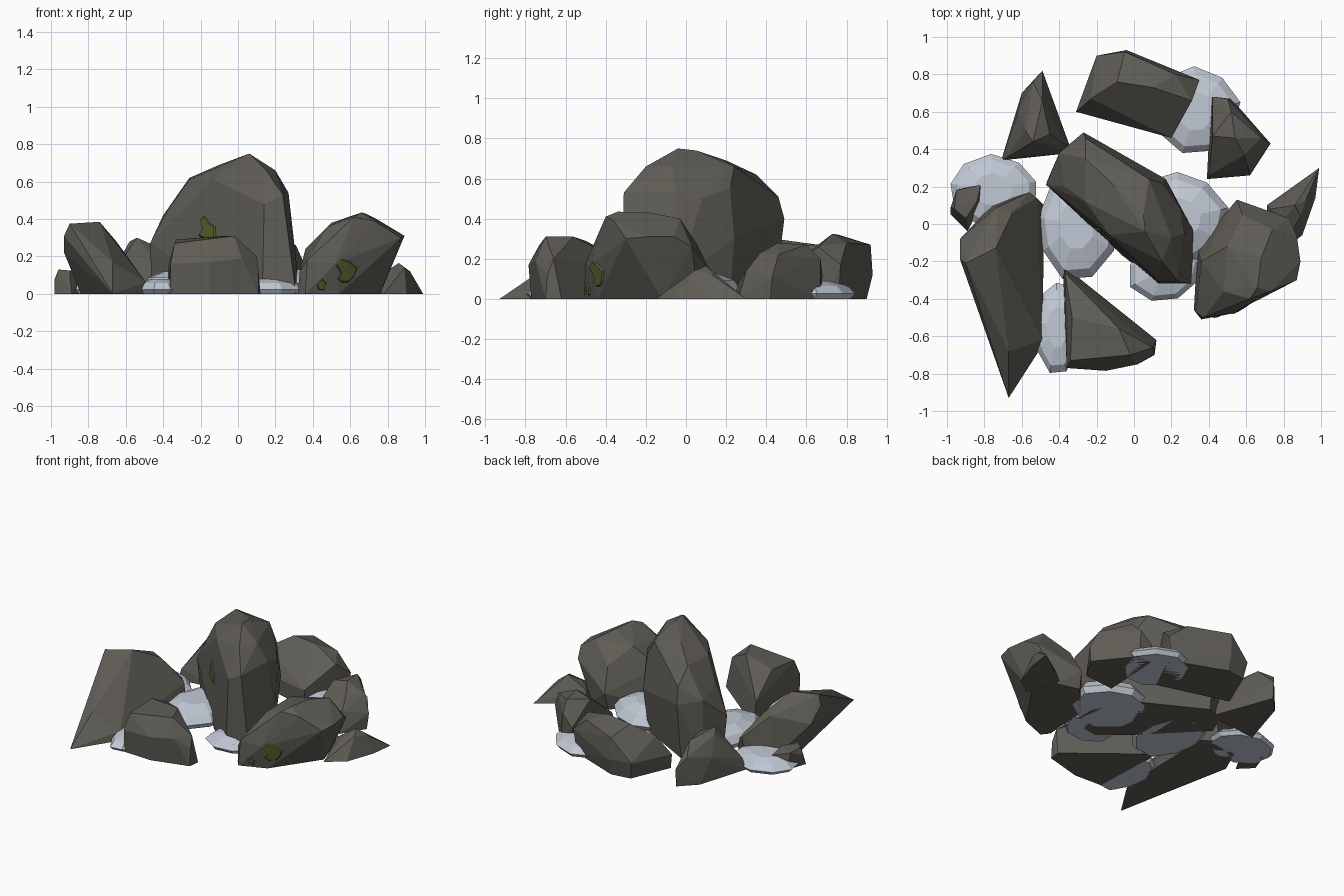
import bpy, bmesh, math, random
from mathutils import Vector
from mathutils.bvhtree import BVHTree

random.seed(4)


def material(name, rgb):
    m = bpy.data.materials.new(name)
    m.diffuse_color = (*rgb, 1)
    return m


STONE = material("stone", (0.115, 0.108, 0.092))
SNOW = material("snow", (0.54, 0.59, 0.67))
MOSS = material("moss", (0.10, 0.11, 0.025))


def finish(name, bm, mat):
    bmesh.ops.recalc_face_normals(bm, faces=bm.faces[:])
    me = bpy.data.meshes.new(name)
    bm.to_mesh(me)
    bm.free()
    me.materials.append(mat)
    ob = bpy.data.objects.new(name, me)
    bpy.context.collection.objects.link(ob)
    return ob


def hull(name, pts, mat):
    """Faceted convex block around a handful of corner points."""
    bm = bmesh.new()
    for p in pts:
        bm.verts.new(p)
    bmesh.ops.convex_hull(bm, input=bm.verts[:])
    junk = [v for v in bm.verts if not v.link_faces]
    bmesh.ops.delete(bm, geom=junk, context='VERTS')
    bmesh.ops.dissolve_limit(bm, angle_limit=math.radians(5),
                             verts=bm.verts[:], edges=bm.edges[:])
    return finish(name, bm, mat)


def rock(name, base, upper):
    return hull(name, [(x, y, 0) for x, y in base] + upper, STONE)


# tall central slab
center = rock("central_rock",
    [(-.46, .24), (-.40, .38), (-.27, .44), (.14, .22), (.31, -.05), (.31, -.32), (.13, -.32), (-.06, -.17)],
    [(-.47, .21, .27), (-.40, .38, .42), (-.27, .49, .40), (-.26, .46, .51), (-.37, .20, .46),
     (-.26, .35, .62), (-.26, .12, .61), (-.10, .20, .69), (.05, .05, .74), (.06, -.04, .75),
     (-.13, -.06, .61), (.15, -.20, .66), (.20, -.07, .66), (.14, -.31, .48), (.24, -.31, .53),
     (.27, -.05, .54), (-.06, -.16, .35), (.17, .24, .30), (.08, .24, .66), (.15, .22, .55),
     (.25, .08, .50), (.32, -.04, .10)])

# right rock, leaning outward
right = rock("right_rock",
    [(.36, -.51), (.32, -.46), (.34, -.12), (.54, .10), (.70, .06), (.76, -.12), (.54, -.44)],
    [(.33, -.47, .12), (.37, -.50, .18), (.36, -.20, .24), (.48, -.36, .36), (.50, -.12, .38),
     (.62, -.40, .41), (.66, -.34, .435), (.68, -.18, .43), (.74, -.03, .40), (.55, .13, .12),
     (.58, .05, .28), (.83, .03, .26), (.87, -.06, .31), (.89, -.20, .31), (.87, -.30, .30),
     (.73, -.36, .39), (.52, -.48, .16)])

# long left wedge
rock("left_rock",
    [(-.67, -.93), (-.49, -.65), (-.48, .10), (-.58, .16), (-.76, .10), (-.84, -.08)],
    [(-.93, -.19, .31), (-.93, -.08, .22), (-.90, -.21, .375), (-.74, -.13, .385), (-.73, .09, .29),
     (-.65, .06, .28), (-.56, .17, .12), (-.52, .14, .10), (-.49, -.62, .06), (-.67, -.68, .17)])

# front block
rock("front_rock",
    [(-.38, -.22), (-.36, -.76), (-.15, -.77), (.11, -.70), (.12, -.62)],
    [(-.36, -.77, .16), (-.34, -.73, .27), (-.15, -.785, .17), (.02, -.75, .19), (-.02, -.70, .31),
     (-.08, -.56, .31), (-.33, -.50, .29), (-.37, -.26, .16), (.10, -.66, .20), (.11, -.69, .12)])

# rear long rock
rock("back_rock",
    [(-.30, .60), (-.18, .88), (-.04, .90), (.32, .76), (.32, .70), (.20, .46)],
    [(-.31, .60, .10), (-.20, .90, .12), (-.04, .93, .12), (-.05, .92, .27), (-.23, .67, .24),
     (-.09, .76, .32), (.10, .73, .325), (.20, .46, .12), (.31, .66, .26), (.35, .77, .17), (.22, .80, .28)])

# smaller rocks around the edge
rock("back_right_rock",
    [(.39, .24), (.62, .26), (.72, .42), (.52, .67), (.41, .66)],
    [(.40, .26, .08), (.42, .47, .25), (.42, .68, .12), (.50, .67, .20), (.52, .60, .27),
     (.54, .46, .28), (.61, .30, .14), (.73, .43, .11), (.68, .46, .22), (.59, .37, .23)])
rock("back_left_rock",
    [(-.71, .34), (-.60, .70), (-.49, .81), (-.36, .45), (-.33, .38)],
    [(-.69, .35, .08), (-.62, .60, .16), (-.58, .50, .28), (-.54, .44, .30), (-.45, .48, .26), (-.49, .82, .12),
     (-.54, .76, .20), (-.49, .66, .27), (-.36, .42, .10)])
rock("right_edge_rock",
    [(.71, .05), (.71, .10), (.99, .30), (.97, .14), (.90, -.06), (.78, -.15)],
    [(.73, .08, .08), (.86, .10, .165), (.89, .04, .14), (.92, .13, .12), (.80, .02, .11)])
rock("left_edge_rock",
    [(-.98, .05), (-.93, .19), (-.82, .20), (-.80, .14), (-.89, -.04)],
    [(-.98, .09, .08), (-.95, .18, .12), (-.96, .08, .13), (-.90, .03, .125), (-.82, .21, .08), (-.84, .12, .12)])


# low snow mounds: stacked irregular rings
def mound(name, x, y, rx, ry, h):
    n = 9
    jit = [random.uniform(.9, 1.08) for _ in range(n)]
    pts = []
    for z, k in ((0, .9), (.3, 1), (.72, .84), (1, .45)):
        for i in range(n):
            a = 2 * math.pi * (i + .3) / n
            pts.append((x + rx * k * jit[i] * math.cos(a), y + ry * k * jit[i] * math.sin(a), z * h))
    hull(name, pts, SNOW)


mound("snow_left", -.755, .19, .25, .19, .08)
mound("snow_center_left", -.31, .0, .22, .29, .12)
mound("snow_center_right", .24, .03, .26, .26, .13)
mound("snow_center_front", .16, -.24, .20, .17, .08)
mound("snow_back", .33, .60, .23, .23, .09)
mound("snow_front", -.41, -.55, .13, .26, .08)


# moss patches projected from the front onto a rock
def moss(name, target, outline):
    tree = BVHTree.FromPolygons([v.co[:] for v in target.data.vertices],
                                [p.vertices[:] for p in target.data.polygons])
    bm = bmesh.new()
    cx = sum(p[0] for p in outline) / len(outline)
    cz = sum(p[1] for p in outline) / len(outline)

    def put(x, z, lift):
        loc, nor, _, _ = tree.ray_cast(Vector((x, -2, z)), Vector((0, 1, 0)))
        if loc is None:
            loc, nor, _, _ = tree.find_nearest(Vector((x, -.4, z)))
        if nor.y > 0:
            nor = -nor
        return bm.verts.new(loc + nor * lift)
    outer = [put(x, z, -.002) for x, z in outline]
    inner = [put(cx + (x - cx) * .85, cz + (z - cz) * .85, .008) for x, z in outline]
    mid = put(cx, cz, .009)
    n = len(outline)
    for i in range(n):
        j = (i + 1) % n
        bm.faces.new((outer[i], outer[j], inner[j], inner[i]))
        bm.faces.new((inner[i], inner[j], mid))
    finish(name, bm, MOSS)


moss("moss_right", right, [(.52, .16), (.55, .19), (.59, .18), (.64, .14), (.62, .09), (.59, .06),
                           (.55, .06), (.53, .08), (.55, .11)])
moss("moss_right_small", right, [(.42, .05), (.45, .08), (.47, .06), (.46, .02), (.43, .02)])
moss("moss_center", center, [(-.20, .40), (-.18, .42), (-.15, .38), (-.12, .36), (-.12, .29), (-.17, .29),
                             (-.21, .31), (-.19, .35)])
